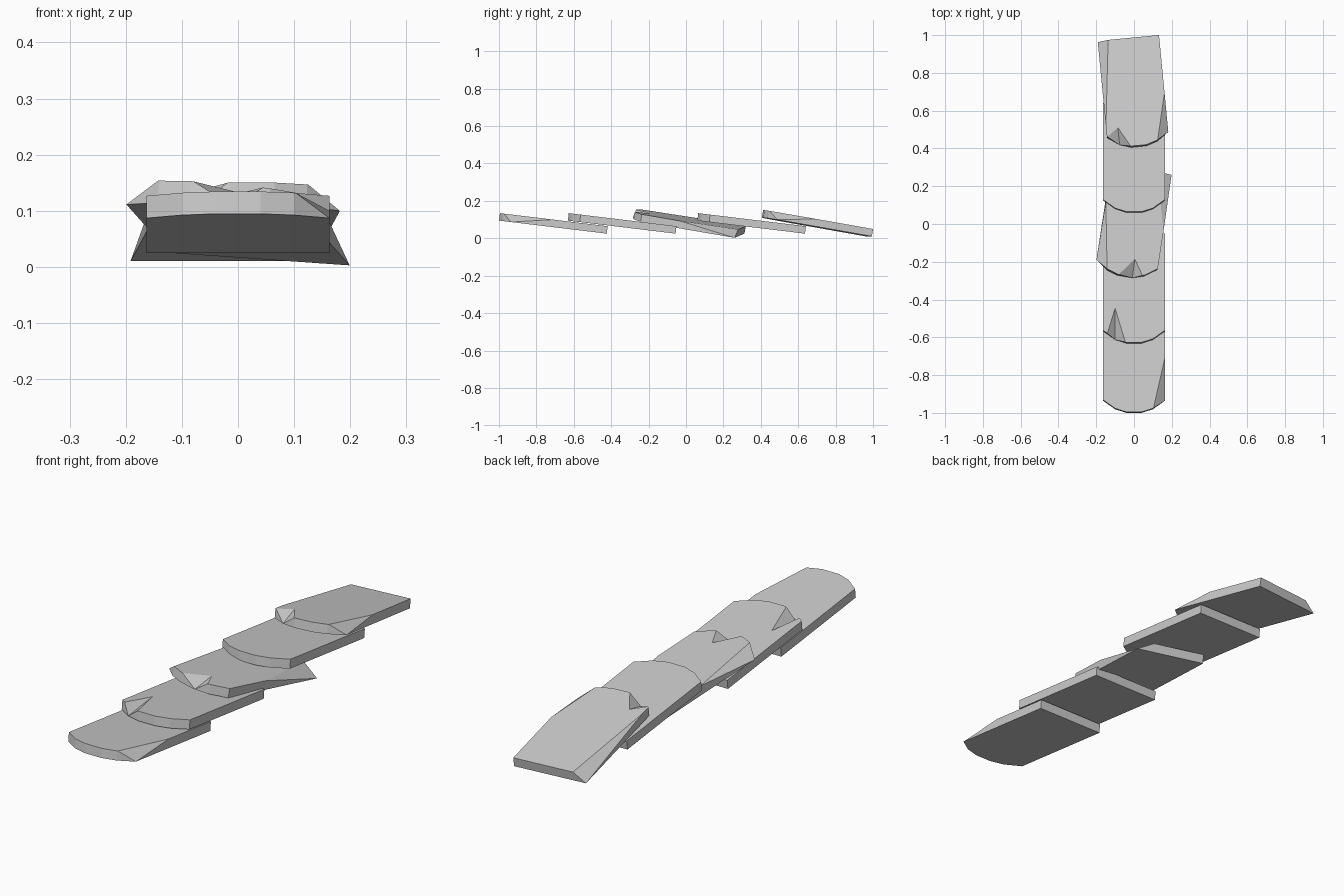
import bpy, bmesh
from math import radians
from mathutils import Vector, Matrix

if "Cube" in bpy.data.objects:
    bpy.data.objects.remove(bpy.data.objects["Cube"])

THICK = 0.04
# Tile outline: curved front edge left to right, then straight back
OUTLINE = [Vector(p) for p in [(-.163, -.258), (-.1, -.303), (-.04, -.322),
           (.04, -.322), (.1, -.303), (.163, -.258), (.163, .258), (-.163, .258)]]


def make_tile(name, loc, slope, turn=0, roll=0, chips=None):
    """Slab tile. chips: {corner: (fraction back, fraction forward, notch apex or None)}"""
    chips = chips or {}
    bm = bmesh.new()
    n = len(OUTLINE)
    bottom = [bm.verts.new((p.x, p.y, 0)) for p in OUTLINE]

    def top_vert(p):
        return bm.verts.new((p[0], p[1], THICK))

    top, left, right = [], [], []
    for i, p in enumerate(OUTLINE):
        if i in chips:
            fa, fb, apex = chips[i]
            a = top_vert(p.lerp(OUTLINE[i - 1], fa))
            b = top_vert(p.lerp(OUTLINE[(i + 1) % n], fb))
            if apex:
                c = top_vert(apex)
                top += [a, c, b]
                bm.faces.new((a, bottom[i], c))
                bm.faces.new((c, bottom[i], b))
            else:
                top += [a, b]
                bm.faces.new((a, bottom[i], b))
        else:
            a = b = top_vert(p)
            top.append(a)
        left.append(a)
        right.append(b)
    for i in range(n):
        j = (i + 1) % n
        bm.faces.new((bottom[i], bottom[j], left[j], right[i]))
    bm.faces.new(top)
    bm.faces.new(bottom[::-1])
    bmesh.ops.recalc_face_normals(bm, faces=bm.faces)
    mesh = bpy.data.meshes.new(name)
    bm.to_mesh(mesh)
    bm.free()
    ob = bpy.data.objects.new(name, mesh)
    bpy.context.collection.objects.link(ob)
    ob.matrix_world = (Matrix.Translation(loc) @ Matrix.Rotation(radians(turn), 4, 'Z')
                       @ Matrix.Rotation(radians(-slope), 4, 'X')
                       @ Matrix.Rotation(radians(roll), 4, 'Y'))


# Overlapping row of roof tiles, front to back
make_tile("roof_tile_1", (0, -.68, .056), 6.9, chips={5: (.95, .43, None)})
make_tile("roof_tile_2", (0, -.312, .056), 6.9, chips={1: (.65, .9, (-.1, -.14))})
make_tile("roof_tile_3", (0, .035, .057), 9.6, -8.7, 4,
          {0: (.6, .95, None), 3: (.95, .8, (.035, -.227)), 6: (.6, .25, None)})
make_tile("roof_tile_4", (0, .38, .056), 6.9)
make_tile("roof_tile_5", (-.005, .725, .055), 10, 5.5, 0,
          {1: (.95, .95, (-.101, -.216)), 5: (.95, .4, None), 7: (.17, .9, None)})
